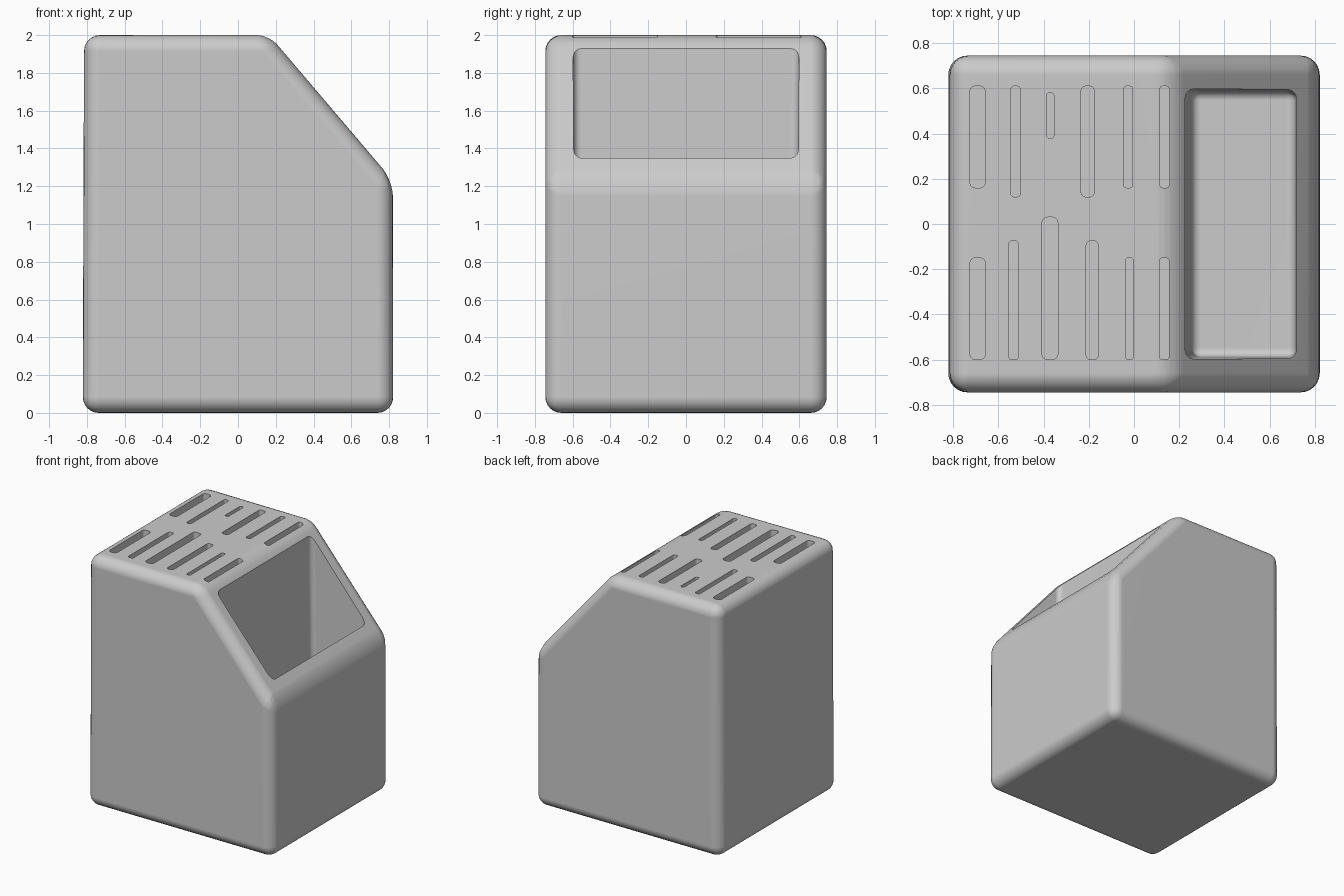
import bpy, bmesh

default = bpy.data.objects.get("Cube")
if default:
    bpy.data.objects.remove(default, do_unlink=True)

grey = bpy.data.materials.new("light grey")
grey.use_nodes = True
colour = (0.6, 0.6, 0.6, 1)
grey.diffuse_color = colour
grey.node_tree.nodes["Principled BSDF"].inputs["Base Color"].default_value = colour


def prism(bm, points, axis, lo, hi):
    """Extrude a 2D outline along y or z; returns the edges of the new solid."""
    def place(a, b, c):
        return (a, c, b) if axis == "y" else (a, b, c)
    low = [bm.verts.new(place(a, b, lo)) for a, b in points]
    high = [bm.verts.new(place(a, b, hi)) for a, b in points]
    n = len(points)
    faces = [bm.faces.new(low), bm.faces.new(high)]
    for i in range(n):
        j = (i + 1) % n
        faces.append(bm.faces.new((low[i], low[j], high[j], high[i])))
    bmesh.ops.recalc_face_normals(bm, faces=faces)
    return list({e for f in faces for e in f.edges})


def rectangle(x0, x1, y0, y1):
    return [(x0, y0), (x1, y0), (x1, y1), (x0, y1)]


def round_edges(bm, edges, radius, segments):
    bmesh.ops.bevel(bm, geom=edges, offset=radius, offset_type="OFFSET", segments=segments,
                    profile=0.5, affect="EDGES", clamp_overlap=True)


def make_object(name, bm):
    mesh = bpy.data.meshes.new(name)
    bm.to_mesh(mesh)
    bm.free()
    mesh.materials.append(grey)
    ob = bpy.data.objects.new(name, mesh)
    bpy.context.collection.objects.link(ob)
    return ob


# Block: a side profile with one sloping shoulder, all edges rounded
bm = bmesh.new()
profile = [(-0.822, 0), (0.822, 0), (0.82, 1.23), (0.165, 2.0), (-0.815, 2.0)]
round_edges(bm, prism(bm, profile, "y", -0.745, 0.745), 0.085, 6)
block = make_object("knife_block", bm)

# Knife slots: centre x, width, y start, y end
slots = [
    (-0.692, 0.068, 0.16, 0.61), (-0.524, 0.040, 0.12, 0.61), (-0.370, 0.030, 0.38, 0.58),
    (-0.205, 0.058, 0.12, 0.61), (-0.026, 0.040, 0.16, 0.61), (0.135, 0.042, 0.16, 0.61),
    (-0.692, 0.067, -0.60, -0.15), (-0.533, 0.045, -0.60, -0.075), (-0.372, 0.070, -0.60, 0.03),
    (-0.185, 0.053, -0.60, -0.075), (-0.020, 0.033, -0.60, -0.15), (0.134, 0.043, -0.60, -0.15),
]
bm = bmesh.new()
for x, width, y0, y1 in slots:
    edges = prism(bm, rectangle(x - width / 2, x + width / 2, y0, y1), "z", 0.8, 2.2)
    upright = [e for e in edges if abs(e.verts[0].co.z - e.verts[1].co.z) > 1]
    round_edges(bm, upright, width * 0.35, 4)

# Utensil pocket: slightly tapered well with rounded corners and floor
edges = prism(bm, rectangle(0.22, 0.722, -0.6, 0.6), "z", 0.2, 2.3)
for v in {v for e in edges for v in e.verts}:
    if v.co.z < 1:
        v.co.x += 0.035 if v.co.x < 0.5 else -0.008
        v.co.y *= 0.98
round_edges(bm, edges, 0.04, 5)
cutter = make_object("slot_and_pocket_cutter", bm)
cutter.hide_render = True

# Cut the openings
bpy.ops.object.select_all(action="DESELECT")
block.select_set(True)
bpy.context.view_layer.objects.active = block
cut = block.modifiers.new("openings", "BOOLEAN")
cut.operation = "DIFFERENCE"
cut.solver = "EXACT"
cut.object = cutter
bpy.ops.object.modifier_apply(modifier=cut.name)
bpy.data.objects.remove(cutter, do_unlink=True)

# Smooth rounded edges, flat broad faces, crisp openings
bpy.ops.object.shade_smooth_by_angle(angle=0.6)
normals = block.modifiers.new("even_shading", "WEIGHTED_NORMAL")
normals.keep_sharp = True
